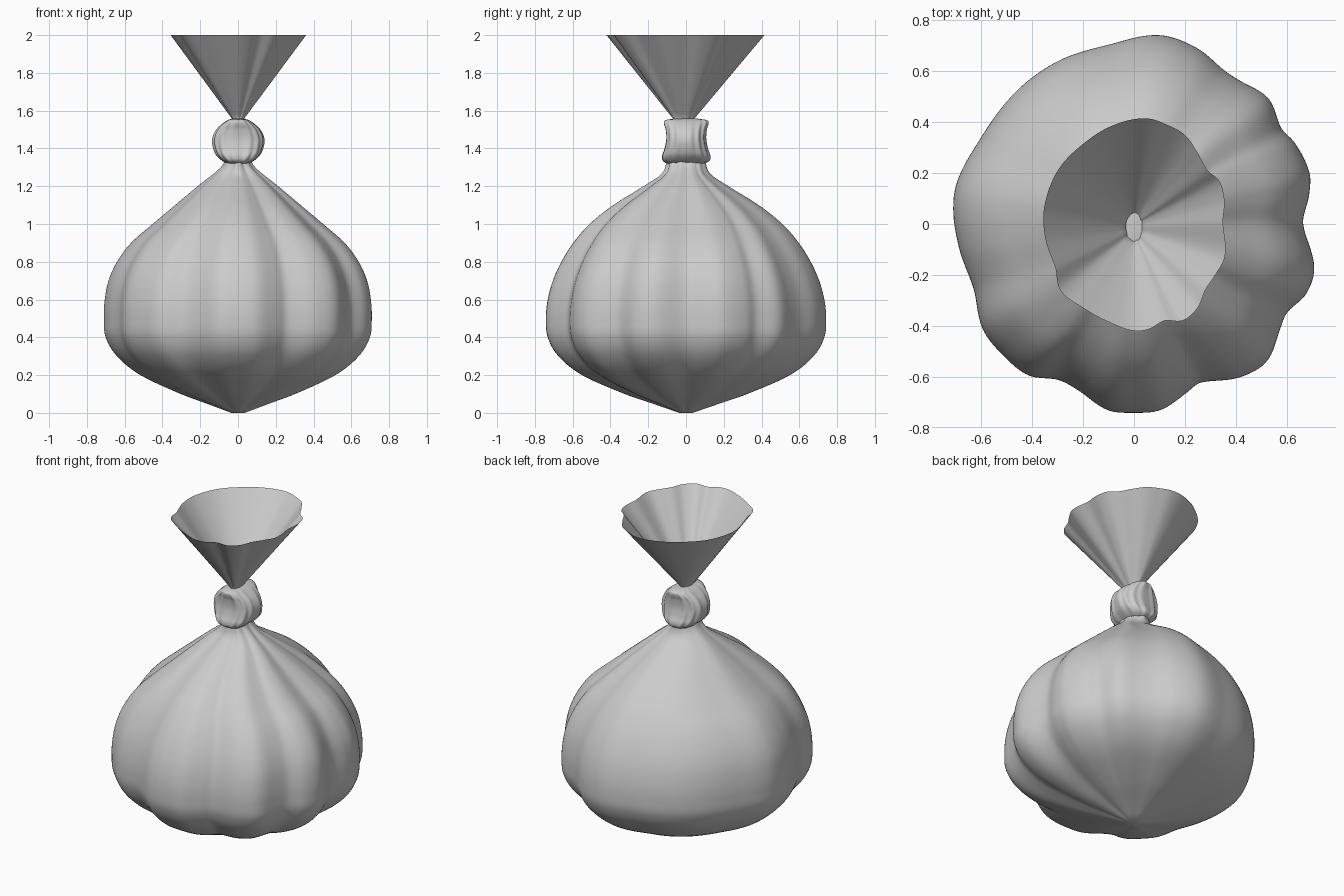
import bpy, math
from math import sin, cos, radians, copysign

if "Cube" in bpy.data.objects:
    bpy.data.objects.remove(bpy.data.objects["Cube"])

SEG = 240


def spline(pts, t, period=None):
    """Smooth (Hermite) interpolation through (t, value) pairs."""
    p = list(pts)
    if period:
        p = [(a - period, v) for a, v in pts[-2:]] + p + [(a + period, v) for a, v in pts[:2]]
    n = len(p)
    i = 0
    while i < n - 2 and t > p[i + 1][0]:
        i += 1

    def slope(k):
        a, b = p[max(k - 1, 0)], p[min(k + 1, n - 1)]
        return (b[1] - a[1]) / (b[0] - a[0])
    (t0, v0), (t1, v1) = p[i], p[i + 1]
    h = t1 - t0
    s = (t - t0) / h
    return ((2 * s**3 - 3 * s**2 + 1) * v0 + (s**3 - 2 * s**2 + s) * h * slope(i)
            + (3 * s**2 - 2 * s**3) * v1 + (s**3 - s**2) * h * slope(i + 1))


def skin(name, rings, cap_bottom=False, cap_top=False):
    """Join equal-length rings of points into a smooth surface."""
    n = len(rings[0])
    verts = [p for r in rings for p in r]
    faces = [(k * n + i, k * n + (i + 1) % n, (k + 1) * n + (i + 1) % n, (k + 1) * n + i)
             for k in range(len(rings) - 1) for i in range(n)]
    if cap_bottom:
        faces.append(tuple(reversed(range(n))))
    if cap_top:
        faces.append(tuple(range(len(verts) - n, len(verts))))
    me = bpy.data.meshes.new(name)
    me.from_pydata(verts, [], faces)
    me.update()
    ob = bpy.data.objects.new(name, me)
    bpy.context.collection.objects.link(ob)
    for f in me.polygons:
        f.use_smooth = True
    return ob


angles = [360 * i / SEG for i in range(SEG)]

# Pleated bag body: outline by angle, times a silhouette by height
outline = [(0, .665), (10, .70), (16, .718), (27, .707), (33, .69), (43, .722), (53, .70),
           (60, .70), (70, .732), (82, .747), (98, .71), (115, .705), (125, .70), (150, .69),
           (168, .716), (176, .712), (187, .695), (202, .68), (215, .724), (225, .728),
           (235, .724), (244, .68), (252, .69), (262, .737), (270, .74), (278, .737),
           (287, .695), (293, .675), (305, .732), (314, .75), (324, .708), (330, .695),
           (338, .73), (346, .73)]
side_x = [(0, .035), (.05, .17), (.1, .305), (.2, .52), (.3, .645), (.4, .705), (.5, .715),
          (.6, .71), (.7, .69), (.8, .645), (.9, .57), (1.0, .455), (1.1, .335), (1.2, .215),
          (1.3, .092), (1.36, .06)]
side_y = [(0, .035), (.05, .18), (.1, .325), (.2, .55), (.3, .675), (.4, .732), (.5, .742),
          (.6, .732), (.7, .705), (.8, .66), (.9, .597), (1.0, .51), (1.1, .385), (1.2, .225),
          (1.27, .125), (1.36, .10)]
radii = [spline(outline, a, 360) for a in angles]
rings = []
for k in range(91):
    z = 1.36 * k / 90
    fx, fy = spline(side_x, z) / .715, spline(side_y, z) / .74
    rings.append([(r * cos(radians(a)) * fx, r * sin(radians(a)) * fy, z)
                  for a, r in zip(angles, radii)])
skin("bag_body", rings, cap_bottom=True)

# Knot: round from the front, waisted and pleated from the side
knot_x = [(1.32, .06), (1.34, .09), (1.37, .118), (1.42, .135), (1.46, .134), (1.50, .115),
          (1.53, .085), (1.55, .055), (1.558, .03)]
knot_y = [(1.32, .10), (1.335, .122), (1.36, .126), (1.40, .113), (1.45, .104), (1.50, .107),
          (1.535, .116), (1.55, .108), (1.558, .06)]
rings = []
for k in range(41):
    z = 1.32 + .238 * k / 40
    a, b = spline(knot_x, z), spline(knot_y, z)
    ring = []
    for d in angles:
        c, s = cos(radians(d)), sin(radians(d))
        w = 1 + .022 * sin(radians(14 * d)) + .015 * sin(radians(5 * d) + 9 * z)
        ring.append((a * w * copysign(abs(c)**.75, c), b * w * copysign(abs(s)**.75, s), z))
    rings.append(ring)
skin("knot", rings, True, True)

# Open flared mouth above the knot
rim_points = [(.35, 0), (.355, .10), (.335, .17), (.29, .21), (.25, .28), (.20, .35), (.13, .39),
              (.05, .415), (-.10, .38), (-.20, .315), (-.30, .21), (-.34, .12), (-.355, .05),
              (-.35, -.05), (-.31, -.17), (-.29, -.26), (-.20, -.33), (-.10, -.385), (0, -.42),
              (.06, -.413), (.12, -.38), (.19, -.38), (.25, -.33), (.28, -.26), (.32, -.20),
              (.357, -.13)]
rim = sorted((math.degrees(math.atan2(y, x)) % 360, math.hypot(x, y)) for x, y in rim_points)
rim_r = [spline(rim, a, 360) for a in angles]
levels = [(1.50, .05, .06, -.035), (1.555, .085, .13, -.012)]
levels += [(1.555 + .445 * t, .085 + .915 * t, .13 + .87 * t, -.012 * (1 - t))
           for t in [i / 16 for i in range(1, 17)]]
rings = [[(r * cos(radians(a)) * sx, r * sin(radians(a)) * sy + oy, z)
          for a, r in zip(angles, rim_r)] for z, sx, sy, oy in levels]
skin("bag_mouth", rings)
